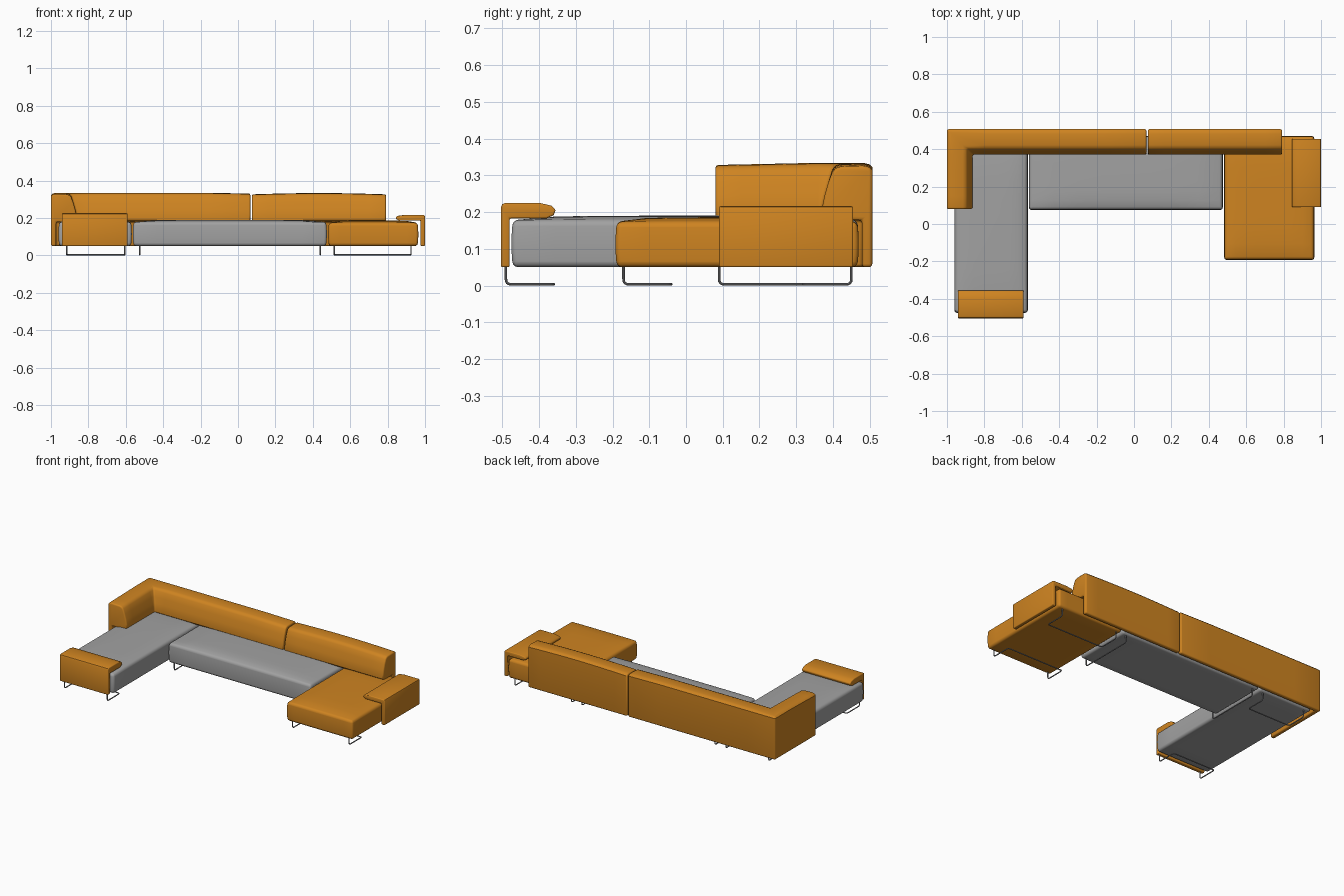
import bpy, bmesh, math
from mathutils import Vector

cube = bpy.data.objects.get("Cube")
if cube:
    bpy.data.objects.remove(cube)


def material(name, rgb, metallic=0.0):
    m = bpy.data.materials.new(name)
    m.use_nodes = True
    m.diffuse_color = (*rgb, 1)
    m.node_tree.nodes["Principled BSDF"].inputs["Base Color"].default_value = (*rgb, 1)
    return m


ORANGE = material("orange fabric", (0.62, 0.23, 0.015))
GREY = material("grey fabric", (0.36, 0.36, 0.36))
STEEL = material("leg steel", (0.25, 0.25, 0.26))


def activate(ob):
    bpy.ops.object.select_all(action="DESELECT")
    ob.select_set(True)
    bpy.context.view_layer.objects.active = ob


def finish(name, bm, mat, round_edge, limit=50):
    """Turn a bmesh into a softly bevelled, smooth shaded object."""
    bmesh.ops.recalc_face_normals(bm, faces=bm.faces)
    mesh = bpy.data.meshes.new(name)
    bm.to_mesh(mesh)
    bm.free()
    mesh.materials.append(mat)
    ob = bpy.data.objects.new(name, mesh)
    bpy.context.collection.objects.link(ob)
    bev = ob.modifiers.new("soft edges", "BEVEL")
    bev.width = round_edge
    bev.segments = 3
    bev.angle_limit = math.radians(limit)
    activate(ob)
    bpy.ops.object.modifier_apply(modifier="soft edges")
    bpy.ops.object.shade_smooth_by_angle(angle=math.radians(40))
    return ob


def seat(name, x, y, z, mat, crown=0.012, bulge=0.004):
    """Box cushion with a domed top and slightly swollen sides."""
    bm = bmesh.new()
    bmesh.ops.create_cube(bm, size=2)
    bmesh.ops.subdivide_edges(bm, edges=bm.edges[:], cuts=7, use_grid_fill=True)
    for v in bm.verts:
        u, w, t = v.co
        dome = math.sqrt(max(0, (1 - u**4) * (1 - w**4)))
        swell = bulge * (1 - t * t)
        v.co = ((x[0] + x[1]) / 2 + u * ((x[1] - x[0]) / 2 - bulge + swell),
                (y[0] + y[1]) / 2 + w * ((y[1] - y[0]) / 2 - bulge + swell),
                z[0] + (t + 1) / 2 * (z[1] - z[0] + crown * dome))
    return finish(name, bm, mat, 0.014)


def sweep(name, profile, stations, mat, round_edge):
    """Loft a (depth, height) profile through (origin, inward, lift) stations."""
    bm = bmesh.new()
    rings = []
    for (ox, oy), (ix, iy), lift in stations:
        rings.append([bm.verts.new((ox + ix * d, oy + iy * d,
                                    h + (lift if h > 0.3 else 0)))
                      for d, h in profile])
    n = len(profile)
    for a, b in zip(rings, rings[1:]):
        for i in range(n):
            j = (i + 1) % n
            bm.faces.new((a[i], a[j], b[j], b[i]))
    bm.faces.new(rings[0])
    bm.faces.new(rings[-1])
    return finish(name, bm, mat, round_edge)


# Seats
seat("chaise_seat", (-0.96, -0.568), (-0.475, 0.47), (0.05, 0.178), GREY)
seat("middle_seat", (-0.562, 0.475), (0.075, 0.47), (0.05, 0.178), GREY)
seat("left_seat", (0.482, 0.964), (-0.192, 0.47), (0.05, 0.174), ORANGE)

# Backrests: thin rear panel with a cushion overhanging the seat
back = [(0, 0.05), (0, 0.316), (0.008, 0.324), (0.025, 0.328), (0.085, 0.326),
        (0.1, 0.321), (0.109, 0.31), (0.12, 0.28), (0.13, 0.245), (0.136, 0.215),
        (0.136, 0.19), (0.122, 0.178), (0.028, 0.178), (0.028, 0.05)]

INWARD = (0, -1)
corner_path = [((-1, 0.08 + 0.07 * i), (1, 0), 0.006 * i / 4) for i in range(5)]
corner_path += [((-1, 0.507), (1, -1), 0.006)]
corner_path += [((-0.8 + 0.215 * i, 0.507), INWARD, 0.006) for i in range(4)]
corner_path += [((0.066, 0.507), INWARD, 0.002)]
sweep("corner_backrest", back, corner_path, ORANGE, 0.009)

straight_path = [((0.074 + 0.718 * i / 8, 0.507), INWARD,
                  0.007 * math.sin(math.pi * i / 8) - 0.002) for i in range(9)]
sweep("left_backrest", back, straight_path, ORANGE, 0.009)


# Low armrests: upright panel folded into a top pad
def armrest(name, start, end, inward, top, pad, depth, panel):
    r = pad * 0.3
    shape = [(0, 0.05), (0, top - r), (r * 0.3, top - r * 0.3), (r, top),
             (depth * 0.7, top), (depth - r, top - r * 0.6), (depth, top - pad * 0.45),
             (depth - r * 0.5, top - pad * 0.8), (depth - r * 2, top - pad),
             (panel, top - pad), (panel, 0.05)]
    sweep(name, shape, [(start, inward, 0), (end, inward, 0)], ORANGE, 0.005)


armrest("chaise_armrest", (-0.942, -0.504), (-0.59, -0.504), (0, 1), 0.225, 0.042, 0.15, 0.024)
armrest("left_armrest", (1.0, 0.09), (1.0, 0.455), (-1, 0), 0.216, 0.03, 0.157, 0.024)


# Bent rod legs
def rod(name, points, bend=0.014, radius=0.0035):
    pts = [Vector(p) for p in points]
    path = [pts[0]]
    for a, b, c in zip(pts, pts[1:], pts[2:]):
        p, q = b + (a - b).normalized() * bend, b + (c - b).normalized() * bend
        for k in range(5):
            t = k / 4
            path.append(p * (1 - t)**2 + b * 2 * t * (1 - t) + q * t * t)
    path.append(pts[-1])
    curve = bpy.data.curves.new(name, "CURVE")
    curve.dimensions = "3D"
    curve.bevel_depth = radius
    curve.bevel_resolution = 2
    curve.use_fill_caps = True
    spline = curve.splines.new("POLY")
    spline.points.add(len(path) - 1)
    for sp, co in zip(spline.points, path):
        sp.co = (*co, 1)
    curve.materials.append(STEEL)
    ob = bpy.data.objects.new(name, curve)
    bpy.context.collection.objects.link(ob)
    activate(ob)
    bpy.ops.object.convert(target="MESH")
    bpy.ops.object.shade_smooth_by_angle(angle=math.radians(40))


FLOOR, TOP = 0.0035, 0.056


def sled(name, x0, x1, y, run):
    """Two uprights whose feet run inward and join in a cross bar."""
    rod(name, [(x0, y, TOP), (x0, y, FLOOR), (x0, y + run, FLOOR),
               (x1, y + run, FLOOR), (x1, y, FLOOR), (x1, y, TOP)])


sled("chaise_front_leg", -0.915, -0.605, -0.49, 0.13)
sled("chaise_back_leg", -0.915, -0.605, 0.45, -0.13)
sled("left_front_leg", 0.515, 0.925, -0.17, 0.13)
sled("left_back_leg", 0.515, 0.925, 0.45, -0.13)
for side, x in (("right", -0.525), ("left", 0.44)):
    rod("middle_" + side + "_leg",
        [(x, 0.09, TOP), (x, 0.09, FLOOR), (x, 0.45, FLOOR), (x, 0.45, TOP)])
